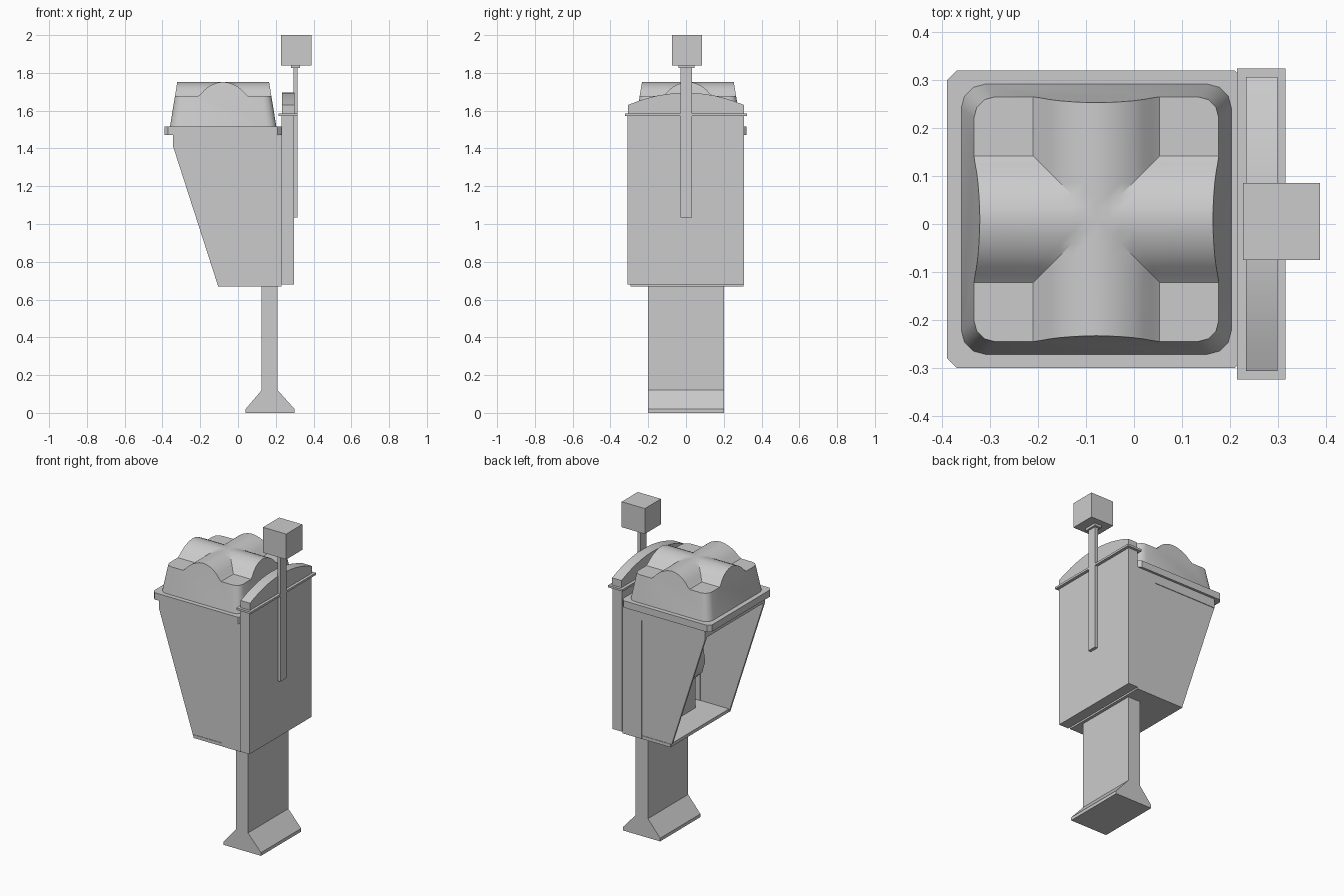
import bpy, bmesh, math
from math import radians

if "Cube" in bpy.data.objects:
    bpy.data.objects.remove(bpy.data.objects["Cube"])


def finish(name, bm):
    bmesh.ops.recalc_face_normals(bm, faces=bm.faces)
    me = bpy.data.meshes.new(name)
    bm.to_mesh(me)
    bm.free()
    ob = bpy.data.objects.new(name, me)
    bpy.context.collection.objects.link(ob)
    return ob


def loft(name, lower, upper):
    """Closed solid between two matching outlines of 3D points."""
    bm = bmesh.new()
    a = [bm.verts.new(p) for p in lower]
    b = [bm.verts.new(p) for p in upper]
    bm.faces.new(a)
    bm.faces.new(b)
    n = len(a)
    for i in range(n):
        j = (i + 1) % n
        bm.faces.new((a[i], a[j], b[j], b[i]))
    return finish(name, bm)


def prism_y(name, pts, y0, y1):
    return loft(name, [(x, y0, z) for x, z in pts], [(x, y1, z) for x, z in pts])


def prism_x(name, pts, x0, x1):
    return loft(name, [(x0, y, z) for y, z in pts], [(x1, y, z) for y, z in pts])


def box(name, x0, x1, y0, y1, z0, z1):
    return prism_y(name, [(x0, z0), (x1, z0), (x1, z1), (x0, z1)], y0, y1)


def outline(cx, cy, hx, hy, r, z, seg):
    """Rectangle with rounded (or chamfered, seg=1) corners."""
    pts = []
    for k, (sx, sy) in enumerate(((1, 1), (-1, 1), (-1, -1), (1, -1))):
        for i in range(seg + 1):
            a = radians(90 * (k + i / seg))
            pts.append((cx + sx * (hx - r) + r * math.cos(a),
                        cy + sy * (hy - r) + r * math.sin(a), z))
    return pts


def smooth(ob, angle=30):
    bpy.ops.object.select_all(action='DESELECT')
    ob.select_set(True)
    bpy.context.view_layer.objects.active = ob
    bpy.ops.object.shade_smooth_by_angle(angle=radians(angle))


# flared foot and post in one profile
prism_y("post", [(0.04, 0), (0.30, 0), (0.30, 0.02), (0.21, 0.12), (0.21, 0.675),
                 (0.125, 0.675), (0.125, 0.12), (0.04, 0.02)], -0.2, 0.2)

# side walls: slanted panel plus a slightly raised frame
panel = [(-0.105, 0.67), (0.22, 0.67), (0.22, 1.475), (-0.345, 1.475), (-0.345, 1.415)]
frame = [(0.095, 0.67), (0.23, 0.67), (0.23, 1.475), (-0.345, 1.475),
         (-0.345, 1.415), (0.095, 1.415)]
for side, s in (("left", 1), ("right", -1)):
    c = 0.005
    prism_y("panel_" + side, panel, c + s * 0.283, c + s * 0.296)
    prism_y("frame_" + side, frame, c + s * 0.28, c + s * 0.30)

# floor, inner back wall and header of the hood
box("floor", -0.105, 0.229, -0.294, 0.304, 0.67, 0.69)
box("back_wall", 0.205, 0.229, -0.294, 0.304, 0.67, 1.475)
box("header", -0.345, -0.33, -0.294, 0.304, 1.42, 1.475)

# telephone inside the hood
box("telephone_base", 0.06, 0.205, -0.18, 0.19, 0.69, 0.92)
smooth(prism_y("telephone_body", [(0.205, 0.88), (0.06, 0.88), (0.02, 0.92), (0.0, 0.99),
                                  (0.01, 1.07), (0.05, 1.14), (0.12, 1.19), (0.205, 1.20)],
               -0.19, 0.20), 40)

# rim under the roof
loft("roof_rim", outline(-0.08, 0.01, 0.31, 0.31, 0.02, 1.472, 1),
     outline(-0.08, 0.01, 0.31, 0.31, 0.02, 1.515, 1))

# roof: tapered block trimmed by a crossed vault
CX, CY = -0.0785, 0.01
roof = loft("roof", outline(CX, CY, 0.2825, 0.2825, 0.05, 1.51, 3),
            outline(CX, CY, 0.24, 0.24, 0.04, 1.77, 3))
half = [(0, 1.752), (0.025, 1.749), (0.05, 1.741), (0.075, 1.729),
        (0.098, 1.711), (0.115, 1.692), (0.132, 1.677), (0.4, 1.677)]
prof = [(-t, z) for t, z in half[:0:-1]] + half
n = len(prof)
bm = bmesh.new()
g = [[bm.verts.new((CX + x, CY + y, max(zx, zy))) for y, zy in prof] for x, zx in prof]
for i in range(n - 1):
    for j in range(n - 1):
        a, b, c, d = g[i][j], g[i + 1][j], g[i + 1][j + 1], g[i][j + 1]
        if i == j:
            bm.faces.new((a, b, c))
            bm.faces.new((a, c, d))
        elif i + j == n - 2:
            bm.faces.new((a, b, d))
            bm.faces.new((b, c, d))
        else:
            bm.faces.new((a, b, c, d))
ext = bmesh.ops.extrude_face_region(bm, geom=bm.faces[:], use_keep_orig=True)
for v in ext["geom"]:
    if isinstance(v, bmesh.types.BMVert):
        v.co.z = 1.3
cutter = finish("vault_cutter", bm)
cutter.hide_render = True
mod = roof.modifiers.new("vault", 'BOOLEAN')
mod.operation = 'INTERSECT'
mod.solver = 'EXACT'
mod.object = cutter
bpy.context.view_layer.objects.active = roof
bpy.ops.object.modifier_apply(modifier=mod.name)
bpy.data.objects.remove(cutter)
smooth(roof, 32)

# cabinet behind the hood, with lip and arched cap
box("cabinet", 0.23, 0.297, -0.31, 0.307, 0.68, 1.575)
box("cabinet_lip", 0.215, 0.316, -0.324, 0.324, 1.572, 1.585)
arch = [(-0.307, 1.58), (0.307, 1.58)]
for i in range(13):
    t = 1 - i / 6
    arch.append((0.307 * t, 1.63 + 0.065 * (1 - t * t)))
smooth(prism_x("arched_cap", arch, 0.234, 0.299))

# sign pole, collar and cube lamp
box("pole", 0.295, 0.316, -0.029, 0.031, 1.035, 1.83)
box("pole_collar", 0.28, 0.328, -0.04, 0.045, 1.825, 1.842)
box("lamp_cube", 0.227, 0.388, -0.075, 0.085, 1.84, 2.0)
